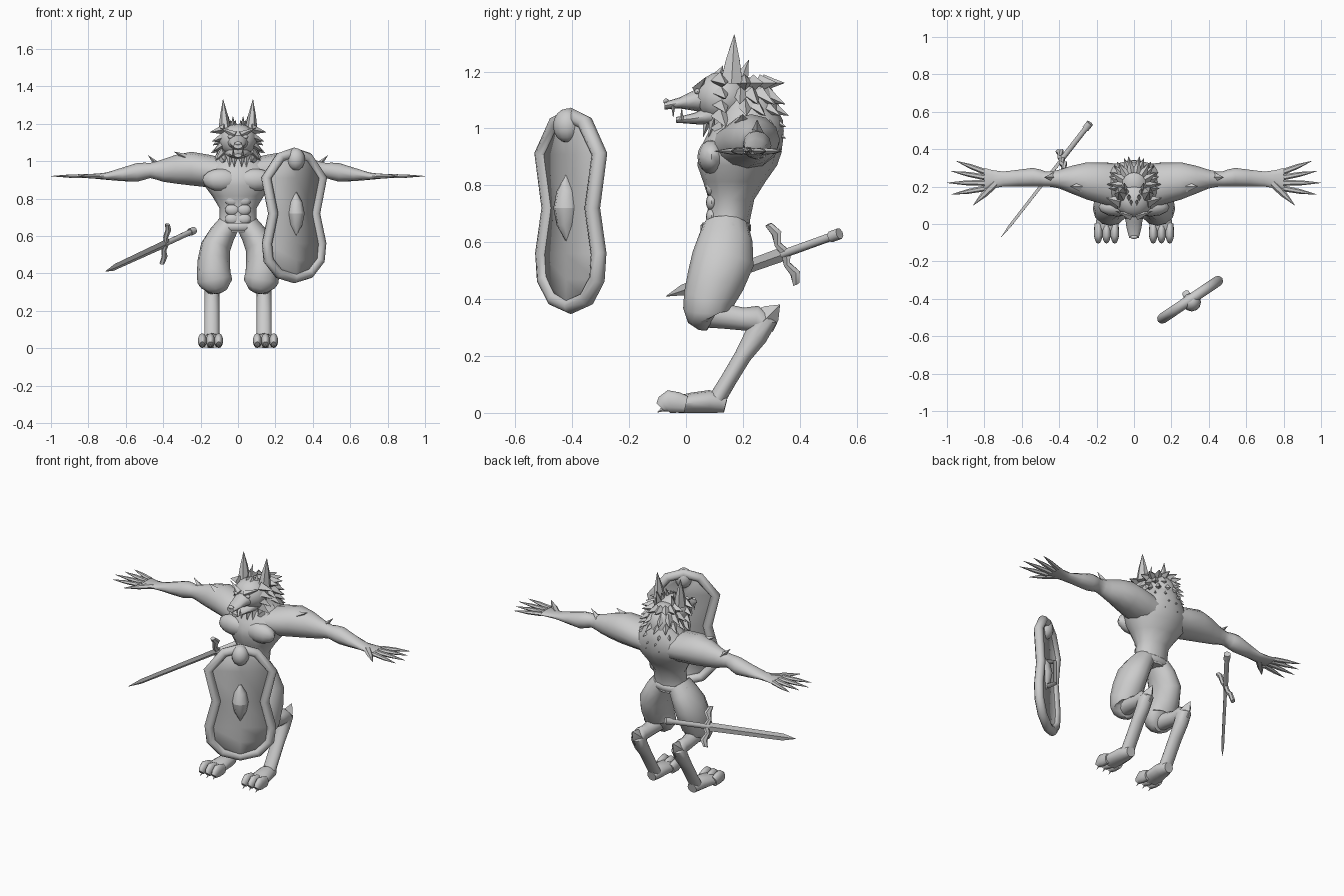
import bpy, bmesh, math
from mathutils import Vector, Matrix

cube = bpy.data.objects.get("Cube")
if cube:
    bpy.data.objects.remove(cube, do_unlink=True)

X, Y, Z = Vector((1, 0, 0)), Vector((0, 1, 0)), Vector((0, 0, 1))


def material(name, level):
    mat = bpy.data.materials.new(name)
    mat.use_nodes = True
    colour = (level, level, level, 1)
    mat.diffuse_color = colour
    mat.node_tree.nodes["Principled BSDF"].inputs["Base Color"].default_value = colour
    return mat


GREY = material("light grey", .6)
PANEL = material("mid grey", .5)


def refine(rings):
    """Put one curved in-between ring into every gap."""
    rings = [Vector(ring) for ring in rings]
    result = [rings[0]]
    for i in range(len(rings) - 1):
        before, after = rings[max(i - 1, 0)], rings[min(i + 2, len(rings) - 1)]
        result.append(((rings[i] + rings[i + 1]) * 9 - before - after) / 16)
        result.append(rings[i + 1])
    return result


def loft(bm, rings, ref, sides=12, axis=None, closed=False, curved=True):
    """Skin ellipses given as x, y, z, radius along ref, radius across it."""
    if curved:
        rings = refine(rings)
    points = [Vector(ring[:3]) for ring in rings]
    count, loops = len(points), []
    for i, ring in enumerate(rings):
        if closed:
            ahead = points[(i + 1) % count] - points[i - 1]
        else:
            ahead = points[min(i + 1, count - 1)] - points[max(i - 1, 0)]
        normal = (axis or ahead).normalized()
        along = (ref - normal * ref.dot(normal)).normalized()
        across = normal.cross(along)
        angles = [math.tau * k / sides for k in range(sides)]
        loops.append([bm.verts.new(points[i] + along * ring[3] * math.cos(angle)
                                   + across * ring[4] * math.sin(angle)) for angle in angles])
    for i in range(count if closed else count - 1):
        lower, upper = loops[i], loops[(i + 1) % count]
        for k in range(sides):
            j = (k + 1) % sides
            bm.faces.new((lower[k], lower[j], upper[j], upper[k]))
    if not closed:
        bm.faces.new(loops[0])
        bm.faces.new(loops[-1])


def spike(bm, base, tip, wide, deep, ref=X, sides=4, belly=.5):
    """Pointed tuft, claw or finger; belly is its relative width halfway."""
    base, tip = Vector(base), Vector(tip)
    middle = (base + tip) / 2
    loft(bm, [(*base, wide, deep), (*middle, wide * belly, deep * belly),
              (*tip, .001, .001)], ref, sides, curved=False)


def ball(bm, centre, size):
    place = Matrix.Translation(centre) @ Matrix.Diagonal((*size, 1))
    bmesh.ops.create_uvsphere(bm, u_segments=12, v_segments=8, radius=1, matrix=place)


def finish(name, bm, mat=GREY, mirror=False, angle=50):
    """Turn the geometry into a shaded object, mirrored across x if asked."""
    bmesh.ops.recalc_face_normals(bm, faces=bm.faces)
    mesh = bpy.data.meshes.new(name)
    bm.to_mesh(mesh)
    bm.free()
    mesh.materials.append(mat)
    ob = bpy.data.objects.new(name, mesh)
    bpy.context.collection.objects.link(ob)
    bpy.ops.object.select_all(action="DESELECT")
    ob.select_set(True)
    bpy.context.view_layer.objects.active = ob
    bpy.ops.object.shade_smooth_by_angle(angle=math.radians(angle))
    if mirror:
        ob.modifiers.new("Mirror", "MIRROR").use_mirror_merge = False
    return ob


# Torso with hunched upper back
bm = bmesh.new()
loft(bm, [(0, .14, .62, .11, .08), (0, .16, .75, .1, .08), (0, .18, .87, .18, .14),
          (0, .2, .95, .2, .14), (0, .22, 1.03, .12, .12), (0, .2, 1.1, .09, .1)], X, axis=Z)
finish("torso", bm)

# Chest and stomach muscles
bm = bmesh.new()
ball(bm, (.09, .09, .9), (.1, .05, .06))
for z in (.69, .74, .79):
    ball(bm, (.03, .09, z), (.04, .02, .03))
finish("chest_muscles", bm, mirror=True)

# Arms with shoulder and elbow tufts
bm = bmesh.new()
loft(bm, [(.06, .2, .93, .12, .08), (.25, .23, .96, .1, .09), (.4, .24, .95, .05, .06),
          (.47, .24, .95, .04, .04), (.54, .25, .94, .05, .05), (.7, .24, .92, .04, .02),
          (.8, .24, .92, .06, .01)], Y, axis=X)
spike(bm, (.42, .25, .97), (.48, .25, 1.03), .03, .02, Y)
spike(bm, (.28, .2, 1.02), (.34, .2, 1.05), .03, .02, Y)
finish("arms", bm, mirror=True)

# Fanned clawed fingers and thumb
bm = bmesh.new()
for i in range(4):
    root = Vector((.8, .19 + .03 * i, .92))
    fan, length = .18 * (i - 1), .2 - .02 * abs(i - 1)
    reach = (X * math.cos(fan) + Y * math.sin(fan)) * length
    spike(bm, root, root + reach, .016, .013, Y, sides=6, belly=.8)
spike(bm, (.74, .22, .92), (.86, .1, .92), .022, .016, Y, sides=6, belly=.8)
finish("fingers", bm, mirror=True)

# Baggy trousers
bm = bmesh.new()
loft(bm, [(.05, .14, .66, .06, .08), (.12, .13, .54, .08, .11), (.13, .08, .4, .09, .09),
          (.12, .08, .35, .09, .08), (.12, .1, .33, .05, .05)], X)
finish("trousers", bm, mirror=True)

bm = bmesh.new()
turns = [math.tau * k / 20 for k in range(20)]
loft(bm, [(.12 * math.cos(turn), .14 + .08 * math.sin(turn), .65, .02, .01) for turn in turns],
     Z, sides=6, closed=True, curved=False)
finish("belt", bm)

# Backward bending lower legs
bm = bmesh.new()
loft(bm, [(.13, .07, .35, .05, .05), (.14, .2, .33, .04, .04), (.14, .27, .32, .04, .05),
          (.14, .2, .2, .04, .03), (.14, .11, .05, .04, .03)], X)
spike(bm, (.14, .27, .32), (.14, .33, .38), .04, .05, belly=.7)
finish("lower_legs", bm, mirror=True)

# Paws with three clawed toes
bm = bmesh.new()
loft(bm, [(.14, .14, .03, .03, .03), (.14, .08, .04, .05, .04), (.15, -.03, .03, .06, .03)], X)
for side in (-1, 0, 1):
    x = .147 + side * .044
    loft(bm, [(x, 0, .03, .02, .03), (x, -.06, .04, .024, .04), (x, -.09, .02, .014, .02)], X)
    spike(bm, (x, -.07, .02), (x, -.1, 0.002), .01, .014)
finish("paws", bm, mirror=True)

# Head, open jaws and nose
bm = bmesh.new()
ball(bm, (0, .13, 1.11), (.1, .1, .09))
ball(bm, (0, .22, 1.06), (.1, .11, .12))
loft(bm, [(0, .1, 1.11, .08, .05), (0, .04, 1.1, .05, .04), (0, -.02, 1.09, .04, .02),
          (0, -.075, 1.08, .025, .014)], X, axis=Y)
loft(bm, [(0, .1, 1.05, .07, .04), (0, .03, 1.035, .04, .02), (0, -.035, 1.03, .02, .01)],
     X, axis=Y)
ball(bm, (0, -.07, 1.095), (.02, .01, .01))
finish("head", bm)

# Ears, brows, eyes and fangs
bm = bmesh.new()
spike(bm, (.07, .16, 1.16), (.08, .17, 1.33), .035, .045, sides=6, belly=.6)
spike(bm, (.015, .04, 1.14), (.1, .07, 1.18), .02, .02, Y)
ball(bm, (.04, .04, 1.13), (.015, .01, .01))
spike(bm, (.026, -.045, 1.08), (.026, -.045, 1.04), .008, .008)
spike(bm, (.026, -.015, 1.03), (.026, -.015, 1.07), .008, .008)
finish("ears_and_face", bm, mirror=True, angle=35)

# Shaggy mane: cheek tufts, crown tufts, throat tufts and rows down the back
bm = bmesh.new()
for i in range(5):
    z = 1.17 - i * .04
    spike(bm, (.07, .12, z), (.15 - i * .01, .14, z - .015 - i * .01), .035, .03, Y)
for i in range(4):
    x, y = .015 + .012 * i, .1 + .03 * i
    spike(bm, (x, y, 1.16), (x, y + .03, 1.22 + .02 * (i % 2)), .02, .03)
for i in range(3):
    x, y = .02 + i * .025, .08 + i * .02
    spike(bm, (x, y, 1.04), (x, y - .02, .97), .024, .02)
for row in range(6):
    z = 1.16 - row * .04
    reach = .085 + .02 * math.sin(row * .7)
    for k in range(4):
        turn = math.radians(12 + k * 27 + (row % 2) * 10)
        out = X * math.sin(turn) + Y * math.cos(turn)
        base = Y * .21 + Z * z + out * reach * .75
        droop = Y * .01 - Z * (.035 if row else 0)
        spike(bm, base, base + out * .065 + droop, .03, .03, Z)
finish("mane", bm, mirror=True, angle=30)

# Shield: waisted outline in its own turned plane
CENTRE, ACROSS, FACING = Vector((.3, -.405, 0)), Vector((.83, .56, 0)), Vector((.56, -.83, 0))
half = [(0, 1.045), (.09, 1.02), (.18, .91), (.135, .72), (.175, .56), (.165, .47),
        (.1, .4), (0, .375)]


def on_shield(u, z, off=0):
    return CENTRE + ACROSS * u + FACING * off + Z * z


bm = bmesh.new()
outline = half + [(-u, z) for u, z in half[-2:0:-1]]
loft(bm, [(*on_shield(u, z), .028, .028) for u, z in outline], FACING, sides=8,
     closed=True, curved=False)
finish("shield_rim", bm)

bm = bmesh.new()
rows = [[bm.verts.new(on_shield(side * u, z, 0 if side else .014)) for side in (-1, 0, 1)]
        for u, z in half]
for upper, lower in zip(rows, rows[1:]):
    for k in (0, 1):
        bm.faces.new((upper[k], upper[k + 1], lower[k + 1], lower[k]))
bmesh.ops.remove_doubles(bm, verts=bm.verts, dist=.016)
panel = finish("shield_panel", bm, PANEL)
solid = panel.modifiers.new("Solidify", "SOLIDIFY")
solid.thickness, solid.offset = .014, 0

# Shield boss, top knob and rear grip
bm = bmesh.new()
middle = on_shield(0, .72, .018)
for end in (-.12, .12):
    spike(bm, middle, middle + Z * end, .046, .048, ACROSS, sides=8, belly=.75)
ball(bm, on_shield(0, 1.01, .015), (.05, .05, .06))
grip = [on_shield(0, z, off) for z, off in ((.64, 0), (.65, -.045), (.79, -.045), (.8, 0))]
loft(bm, [(*point, .02, .012) for point in grip], ACROSS, sides=6, curved=False)
finish("shield_fittings", bm)

# Sword along a slanted line
TIP, POMMEL = Vector((-.71, -.07, .41)), Vector((-.235, .54, .63))
SLANT = (POMMEL - TIP).normalized()
GUARD = Vector((-.03, .1, -.215)).normalized()


def on_sword(along, across=0):
    return TIP.lerp(POMMEL, along) + GUARD * across


bm = bmesh.new()
loft(bm, [(*on_sword(0), .001, .001), (*on_sword(.1), .02, .008),
          (*on_sword(.69), .025, .01)], GUARD, sides=4, curved=False)
finish("sword_blade", bm, angle=20)

# Grip, pommel and wavy crossguard
bm = bmesh.new()
loft(bm, [(*on_sword(along), .015, .015) for along in (.67, .95)], GUARD, sides=8, curved=False)
loft(bm, [(*on_sword(along), .02, .02) for along in (.95, 1)], GUARD, sides=8, curved=False)
guard = []
for i in range(-3, 4):
    wave = math.cos(i * math.pi)
    guard.append((*on_sword(.68 + .01 * wave, i * .039), .018 + .004 * wave, .013))
loft(bm, guard, SLANT, sides=6, axis=GUARD, curved=False)
finish("sword_hilt", bm)
